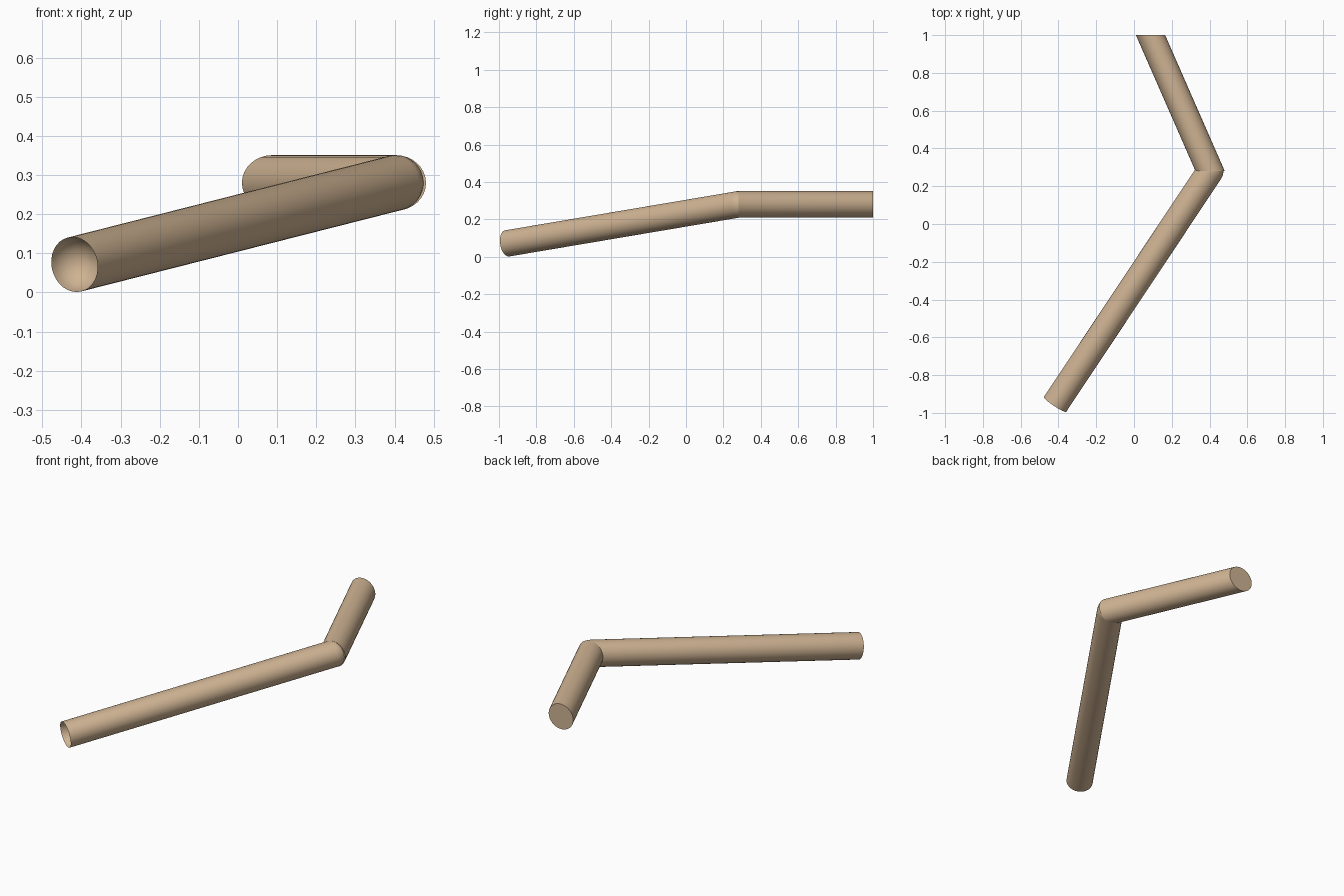
import bpy, bmesh, math
from mathutils import Vector

if "Cube" in bpy.data.objects:
    bpy.data.objects.remove(bpy.data.objects["Cube"])

R = 0.071
SIDES = 32
START = Vector((-0.418, -0.955, 0.0715))
ELBOW = Vector((0.403, 0.28, 0.28))
TIP = Vector((0.0875, 1.0, 0.28))

wood = bpy.data.materials.new("tan")
wood.diffuse_color = (0.62, 0.45, 0.29, 1)
wood.use_nodes = True
wood.node_tree.nodes["Principled BSDF"].inputs["Base Color"].default_value = wood.diffuse_color


def loft(name, rings, cap_start, cap_end):
    """Skin a list of equal rings; cap options close the end with an n-gon."""
    bm = bmesh.new()
    loops = [[bm.verts.new(p) for p in ring] for ring in rings]
    for a, b in zip(loops, loops[1:]):
        for i in range(SIDES):
            j = (i + 1) % SIDES
            bm.faces.new((a[i], a[j], b[j], b[i]))
    if cap_start:
        bm.faces.new(loops[0][::-1])
    if cap_end:
        bm.faces.new(loops[-1])
    bmesh.ops.recalc_face_normals(bm, faces=bm.faces)
    mesh = bpy.data.meshes.new(name)
    bm.to_mesh(mesh)
    bm.free()
    mesh.materials.append(wood)
    ob = bpy.data.objects.new(name, mesh)
    bpy.context.collection.objects.link(ob)
    bpy.context.view_layer.objects.active = ob
    ob.select_set(True)
    bpy.ops.object.shade_smooth_by_angle(angle=math.radians(35))
    ob.select_set(False)
    return ob


def ring(center, u, v, ru, rv):
    return [center + u * (ru * math.cos(t)) + v * (rv * math.sin(t))
            for t in (2 * math.pi * i / SIDES for i in range(SIDES))]


# Long arm: hollowed round at the open end, domed at the elbow
axis = (ELBOW - START).normalized()
side = axis.cross(Vector((0, 0, 1))).normalized()
up = side.cross(axis)
angles = [math.radians(a) for a in (2, 15, 30, 45, 60, 75, 90)]


def dome_ring(base, a):
    r = R * math.sin(a)
    return ring(base + axis * (R * math.cos(a)), side, up, r, r)


rings = [dome_ring(START, a) for a in angles]
rings += [dome_ring(ELBOW, a) for a in reversed(angles)]
loft("long_arm", rings, True, True)

# Short arm: round rod whose ends are cut square to the y axis
d = (TIP - ELBOW).normalized()
X, Z = Vector((1, 0, 0)), Vector((0, 0, 1))
loft("short_arm", [ring(p, X, Z, R / d.y, R) for p in (ELBOW, TIP)], True, True)
